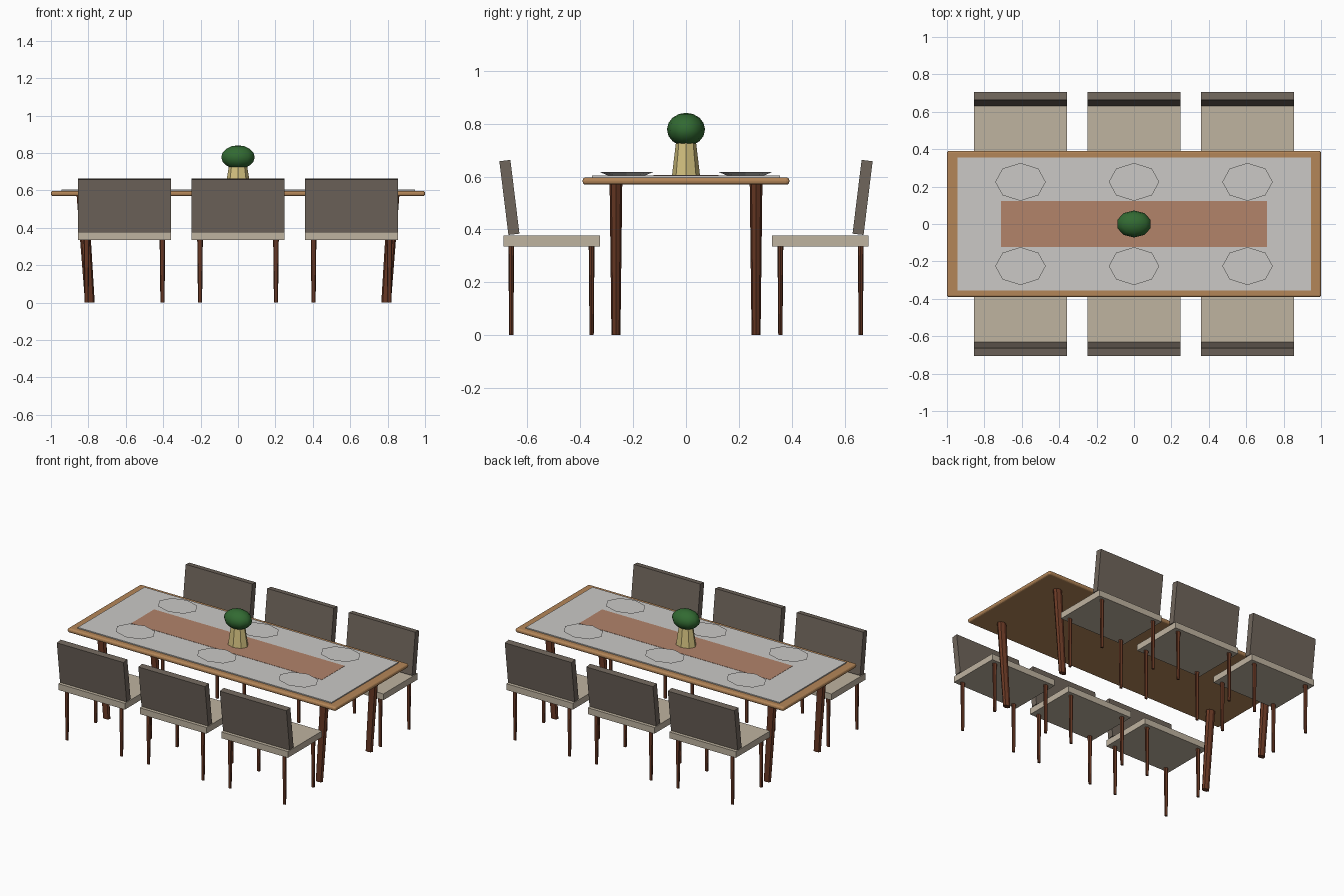
import bpy, bmesh, math
from mathutils import Matrix, Vector

if "Cube" in bpy.data.objects:
    bpy.data.objects.remove(bpy.data.objects["Cube"])


def material(name, r, g, b):
    lin = [((c / 255 + 0.055) / 1.055) ** 2.4 for c in (r, g, b)]
    m = bpy.data.materials.new(name)
    m.diffuse_color = (*lin, 1)
    m.use_nodes = True
    m.node_tree.nodes["Principled BSDF"].inputs["Base Color"].default_value = m.diffuse_color
    return m


WOOD = material("oak wood", 180, 134, 88)
DARK = material("dark leg wood", 104, 56, 36)
CLOTH = material("pale cloth", 203, 201, 198)
RUNNER = material("terracotta runner", 178, 131, 106)
SEAT = material("beige fabric", 191, 179, 160)
BACK = material("brown fabric", 112, 102, 92)
VASE = material("cream vase", 212, 194, 128)
LEAF = material("leaf green", 50, 106, 50)


def finish(name, bm, mat, smooth=False):
    bmesh.ops.recalc_face_normals(bm, faces=bm.faces)
    me = bpy.data.meshes.new(name)
    bm.to_mesh(me)
    bm.free()
    me.materials.append(mat)
    ob = bpy.data.objects.new(name, me)
    bpy.context.collection.objects.link(ob)
    if smooth:
        for p in me.polygons:
            p.use_smooth = True
    return ob


def box(name, mat, center, size, tilt=0.0, bevel=0.0):
    bm = bmesh.new()
    bmesh.ops.create_cube(bm, size=1)
    bm.transform(Matrix.Translation(center) @ Matrix.Rotation(tilt, 4, 'X')
                 @ Matrix.Diagonal((*size, 1)))
    if bevel:
        bmesh.ops.bevel(bm, geom=bm.edges[:], offset=bevel, segments=3,
                        profile=0.5, affect='EDGES')
    return finish(name, bm, mat)


def taper(name, mat, bottom, top, r0, r1, sides=8):
    """Elliptical tapered post between two points; r0, r1 are (x, y) radii."""
    bm = bmesh.new()
    rings = []
    for p, r in ((bottom, r0), (top, r1)):
        angles = [2 * math.pi * i / sides for i in range(sides)]
        rings.append([bm.verts.new((p[0] + r[0] * math.cos(a),
                                    p[1] + r[1] * math.sin(a), p[2])) for a in angles])
    for i in range(sides):
        j = (i + 1) % sides
        bm.faces.new((rings[0][i], rings[0][j], rings[1][j], rings[1][i]))
    for ring in rings:
        bm.faces.new(ring)
    return finish(name, bm, mat)


# Table: rounded top, cloth panel, runner and four leaning legs
box("table_top", WOOD, (0, 0, 0.583), (2.0, 0.782, 0.028), bevel=0.012)
box("table_cloth", CLOTH, (0, 0, 0.6), (1.89, 0.71, 0.008))
box("table_runner", RUNNER, (0, 0, 0.6045), (1.42, 0.244, 0.002))
for sx in (-1, 1):
    for sy in (-1, 1):
        taper("table_leg", DARK, (sx * 0.792, sy * 0.265, 0), (sx * 0.832, sy * 0.265, 0.575),
              (0.026, 0.017), (0.031, 0.024))

# Chairs and plates: three on each long side
for sy in (-1, 1):
    for cx in (-0.607, 0, 0.607):
        box("chair_seat", SEAT, (cx, sy * 0.508, 0.356), (0.496, 0.365, 0.042))
        box("chair_back", BACK, (cx, sy * 0.668, 0.521), (0.496, 0.042, 0.281),
            tilt=-sy * math.radians(7))
        for dx in (-0.203, 0.203):
            for y in (0.357, 0.661):
                taper("chair_leg", DARK, (cx + dx, sy * y, 0), (cx + dx, sy * y, 0.338),
                      (0.011, 0.008), (0.015, 0.011))
        taper("plate", CLOTH, (cx, sy * 0.225, 0.603), (cx, sy * 0.225, 0.617),
              (0.09, 0.068), (0.135, 0.101))

# Centrepiece: tapered vase with a round clipped bush
taper("vase", VASE, (0, 0, 0.604), (0, 0, 0.73), (0.069, 0.053), (0.049, 0.038))
bm = bmesh.new()
bmesh.ops.create_uvsphere(bm, u_segments=10, v_segments=8, radius=1)
bm.transform(Matrix.Translation((0, 0, 0.778)) @ Matrix.Diagonal((0.094, 0.072, 0.063, 1)))
finish("bush", bm, LEAF, smooth=True)
